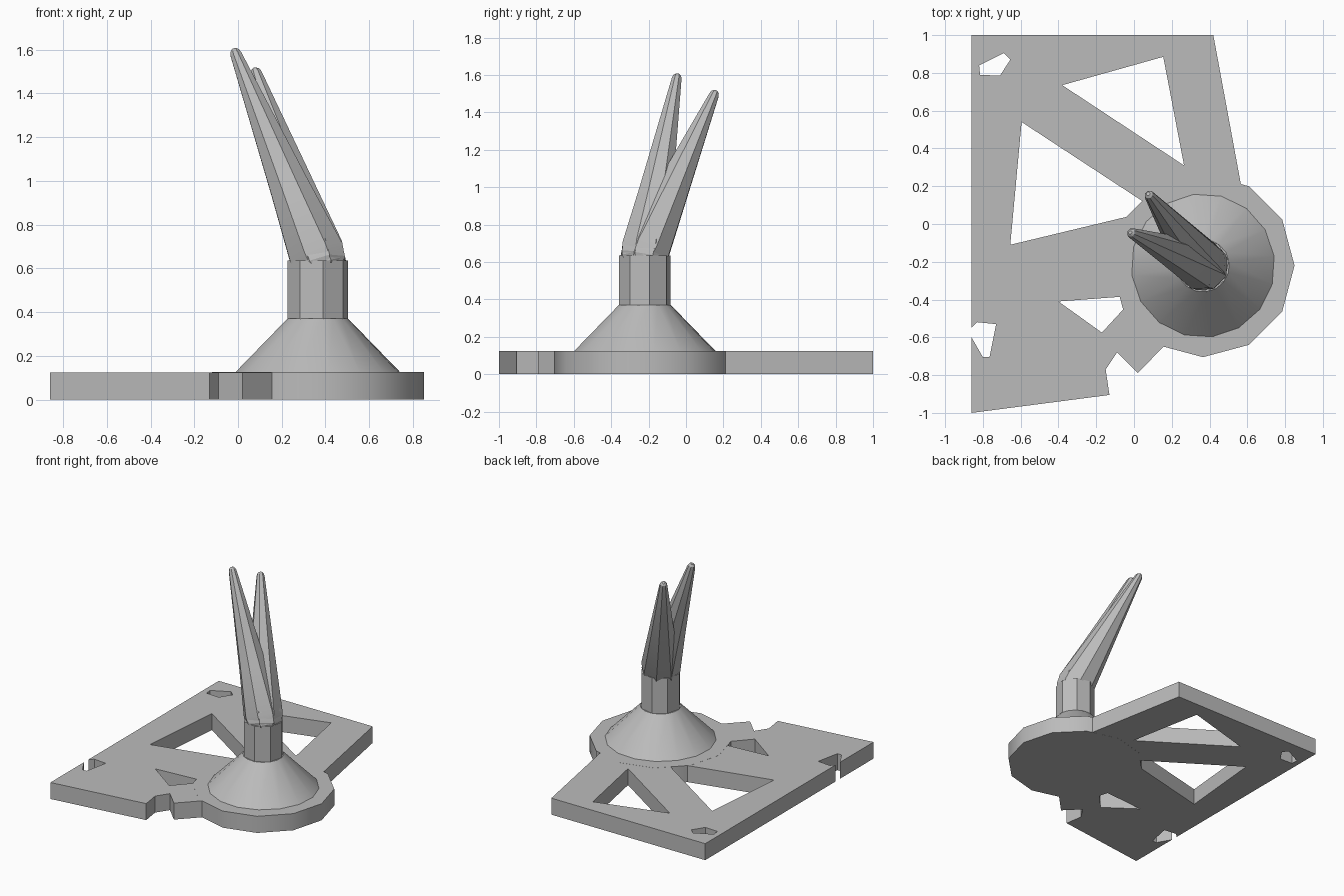
import bpy, bmesh, math
from mathutils import Vector, Matrix

if "Cube" in bpy.data.objects:
    bpy.data.objects.remove(bpy.data.objects["Cube"], do_unlink=True)

grey = bpy.data.materials.new("light_grey")
grey.use_nodes = True
grey.diffuse_color = (0.5, 0.5, 0.5, 1)
grey.node_tree.nodes["Principled BSDF"].inputs["Base Color"].default_value = (0.5, 0.5, 0.5, 1)

CENTRE = Vector((0.365, -0.22, 0))


def activate(obj):
    bpy.ops.object.select_all(action="DESELECT")
    obj.select_set(True)
    bpy.context.view_layer.objects.active = obj


def lathe(name, profile, sides, start, axis=Vector((0, 0, 1)), origin=CENTRE, smooth=None):
    """Rings of (distance along axis, radius), capped at both ends."""
    bm = bmesh.new()
    rings = []
    for h, r in profile:
        ring = []
        for i in range(sides):
            a = math.radians(start) + math.tau * i / sides
            ring.append(bm.verts.new((r * math.cos(a), r * math.sin(a), h)))
        rings.append(ring)
    for low, high in zip(rings, rings[1:]):
        for i in range(sides):
            j = (i + 1) % sides
            bm.faces.new((low[i], low[j], high[j], high[i]))
    bm.faces.new(rings[0][::-1])
    bm.faces.new(rings[-1])
    turn = Vector((0, 0, 1)).rotation_difference(axis).to_matrix().to_4x4()
    bm.transform(Matrix.Translation(origin) @ turn)
    mesh = bpy.data.meshes.new(name)
    bm.to_mesh(mesh)
    bm.free()
    mesh.materials.append(grey)
    obj = bpy.data.objects.new(name, mesh)
    bpy.context.collection.objects.link(obj)
    if smooth:
        activate(obj)
        bpy.ops.object.shade_smooth_by_angle(angle=math.radians(smooth))
    return obj


# Base plate: outline with a side notch, then the cut-outs
outline = [(-0.86, -1), (-0.13, -0.905), (-0.15, -0.77), (-0.09, -0.68), (0.02, -0.79),
           (0.155, -0.65), (0.35, -0.45), (0.6, 0), (0.565, 0.215), (0.42, 1), (-0.86, 1),
           (-0.86, -0.55), (-0.83, -0.52), (-0.73, -0.53), (-0.765, -0.705),
           (-0.8, -0.705), (-0.86, -0.6)]
cutouts = [
    [(-0.38, 0.735), (0.155, 0.885), (0.265, 0.31)],
    [(-0.595, 0.54), (-0.655, -0.11), (0.115, 0.075)],
    [(-0.4, -0.41), (0, -0.38), (0, -0.39), (-0.17, -0.575)],
    [(-0.82, 0.84), (-0.69, 0.905), (-0.655, 0.87), (-0.71, 0.785), (-0.815, 0.79)],
]
curve = bpy.data.curves.new("base_plate", "CURVE")
curve.dimensions = "2D"
curve.fill_mode = "BOTH"
curve.extrude = 0.062
for loop in [outline] + cutouts:
    spline = curve.splines.new("POLY")
    spline.points.add(len(loop) - 1)
    for point, (x, y) in zip(spline.points, loop):
        point.co = (x, y, 0, 1)
    spline.use_cyclic_u = True
curve.materials.append(grey)
plate = bpy.data.objects.new("base_plate", curve)
plate.location.z = 0.0625
bpy.context.collection.objects.link(plate)
activate(plate)
bpy.ops.object.convert(target="MESH")
bpy.ops.object.shade_flat()

# Round foot, cone and post
lathe("round_foot", [(0, 0.485), (0.125, 0.485)], 12, 0, smooth=35)
lathe("cone", [(0.12, 0.385), (0.37, 0.14)], 16, 7.5, smooth=30)
lathe("post", [(0.36, 0.14), (0.635, 0.14)], 8, 10)


# Two leaning spikes with rounded ends
def spike(name, tip, middle):
    root = CENTRE + Vector((0, 0, 0.65))
    axis = Vector(tip) - root
    length = axis.length
    big, small = 0.136, 0.028
    profile = [(-big * 0.92, big * 0.38), (-big * 0.7, big * 0.7), (-big * 0.38, big * 0.92), (0.02, big)]
    profile += [(length * t, r) for t, r in middle]
    end = length - small
    profile += [(end, small), (end + small * 0.6, small * 0.8), (end + small, small * 0.35)]
    return lathe(name, profile, 8, 22.5, axis, root, smooth=20)


spike("front_spike", (-0.02, -0.045, 1.605), [(0.33, 0.098), (0.66, 0.062)])
spike("rear_spike", (0.075, 0.16, 1.515), [])
